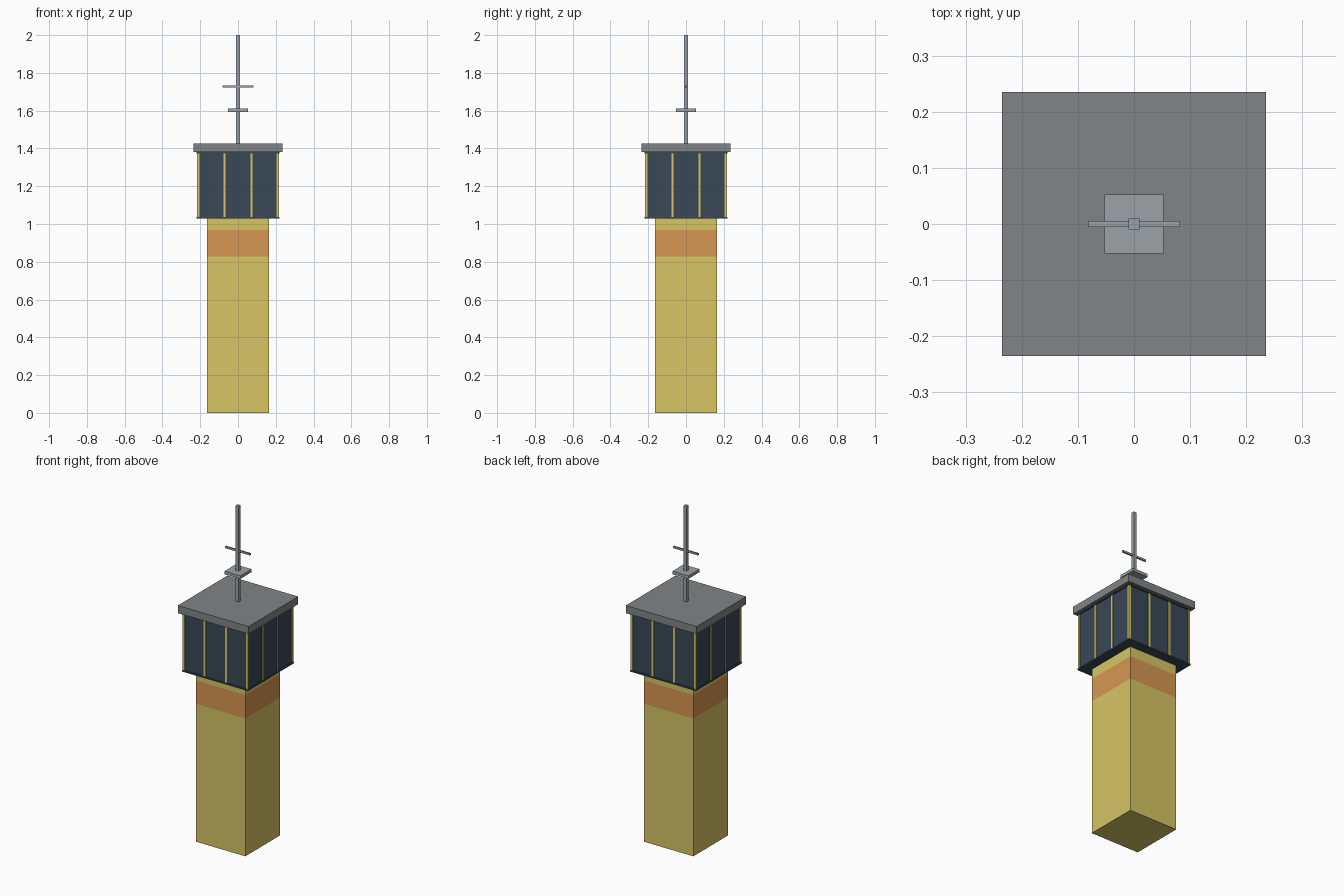
import bpy

if "Cube" in bpy.data.objects:
    bpy.data.objects.remove(bpy.data.objects["Cube"])


def material(name, r, g, b):
    m = bpy.data.materials.new(name)
    m.diffuse_color = (r, g, b, 1)
    m.use_nodes = True
    m.node_tree.nodes["Principled BSDF"].inputs["Base Color"].default_value = m.diffuse_color
    return m


yellow = material("yellow_paint", 0.68, 0.56, 0.13)
orange = material("orange_paint", 0.67, 0.31, 0.085)
glass = material("dark_glass", 0.04, 0.065, 0.095)
roof_grey = material("roof_grey", 0.22, 0.23, 0.24)
metal = material("mast_grey", 0.33, 0.36, 0.38)


def box(name, hx, hy, z0, z1, mat, x=0, y=0):
    """Box from half widths and a height range."""
    bpy.ops.mesh.primitive_cube_add(size=1, location=(x, y, (z0 + z1) / 2))
    o = bpy.context.object
    o.name = name
    o.data.name = name
    o.scale = (2 * hx, 2 * hy, z1 - z0)
    bpy.ops.object.transform_apply(location=False, rotation=False, scale=True)
    o.data.materials.append(mat)
    return o


# Shaft with a flush warning band
S = 0.163
box("shaft_lower", S, S, 0, 0.827, yellow)
box("shaft_band", S, S, 0.827, 0.967, orange)
box("shaft_upper", S, S, 0.967, 1.032, yellow)

# Glazed cab with thin trims above and below
G = 0.212
box("cab_glass", G, G, 1.032, 1.378, glass)
box("cab_sill", 0.219, 0.219, 1.028, 1.036, glass)
box("cab_head", 0.219, 0.219, 1.372, 1.38, glass)

# Window posts: corners, then two on every side
P, H = 0.2105, 0.006
for sx in (-1, 1):
    for sy in (-1, 1):
        box("corner_post", H, H, 1.036, 1.372, yellow, sx * P, sy * P)
        box("window_post_y", H, H, 1.036, 1.372, yellow, sx * 0.071, sy * P)
        box("window_post_x", H, H, 1.036, 1.372, yellow, sx * P, sy * 0.071)

# Roof slab
box("roof", 0.235, 0.235, 1.38, 1.426, roof_grey)

# Antenna mast with platform and crossbar
box("mast", 0.01, 0.01, 1.42, 2.0, metal)
box("mast_platform", 0.053, 0.053, 1.593, 1.611, metal)
box("mast_crossbar", 0.082, 0.005, 1.723, 1.734, metal)
